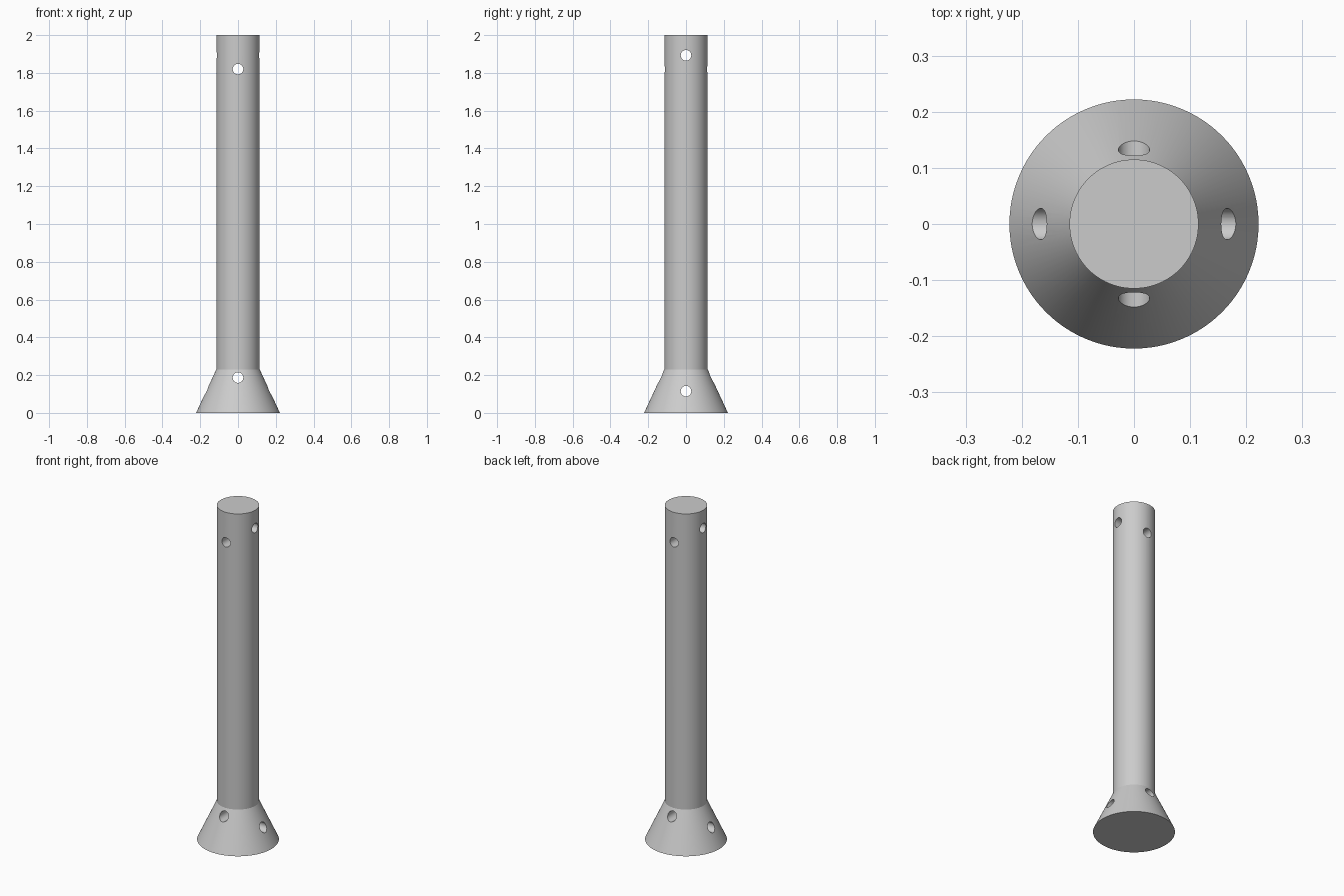
import bpy
import bmesh
import math

if "Cube" in bpy.data.objects:
    bpy.data.objects.remove(bpy.data.objects["Cube"])

R_POST, R_FOOT, FOOT_H, HEIGHT = 0.115, 0.222, 0.23, 2.0
HOLE_R, SIDES = 0.028, 96

grey = bpy.data.materials.new("plain_grey")
grey.diffuse_color = (0.6, 0.6, 0.6, 1)
grey.use_nodes = True
grey.node_tree.nodes["Principled BSDF"].inputs["Base Color"].default_value = grey.diffuse_color

# Flared post: a solid turned profile of stacked rings
bm = bmesh.new()
rings = []
for r, z in [(R_FOOT, 0), (R_POST, FOOT_H), (R_POST, HEIGHT)]:
    rings.append([bm.verts.new((r * math.cos(2 * math.pi * i / SIDES),
                                r * math.sin(2 * math.pi * i / SIDES), z))
                  for i in range(SIDES)])
for low, high in zip(rings, rings[1:]):
    for i in range(SIDES):
        j = (i + 1) % SIDES
        bm.faces.new((low[i], low[j], high[j], high[i]))
bm.faces.new(rings[0][::-1])
bm.faces.new(rings[-1])
mesh = bpy.data.meshes.new("flared_post")
bm.to_mesh(mesh)
bm.free()
post = bpy.data.objects.new("flared_post", mesh)
bpy.context.collection.objects.link(post)
mesh.materials.append(grey)


# Cross-drilled round holes, running along x or y
def drill(name, z, along_x):
    rot = (0, math.pi / 2, 0) if along_x else (math.pi / 2, 0, 0)
    bpy.ops.mesh.primitive_cylinder_add(vertices=32, radius=HOLE_R, depth=0.8,
                                        location=(0, 0, z), rotation=rot)
    cutter = bpy.context.object
    cutter.name = name
    cutter.data.materials.append(grey)
    mod = post.modifiers.new(name, 'BOOLEAN')
    mod.operation = 'DIFFERENCE'
    mod.solver = 'EXACT'
    mod.object = cutter
    bpy.context.view_layer.objects.active = post
    bpy.ops.object.modifier_apply(modifier=name)
    bpy.data.objects.remove(cutter, do_unlink=True)


drill("upper_side_hole", 1.893, True)
drill("upper_front_hole", 1.82, False)
drill("lower_front_hole", 0.187, False)
drill("lower_side_hole", 0.115, True)

# Smooth walls with crisp rims
bpy.ops.object.select_all(action='DESELECT')
post.select_set(True)
bpy.context.view_layer.objects.active = post
bpy.ops.object.shade_smooth_by_angle(angle=math.radians(20))
